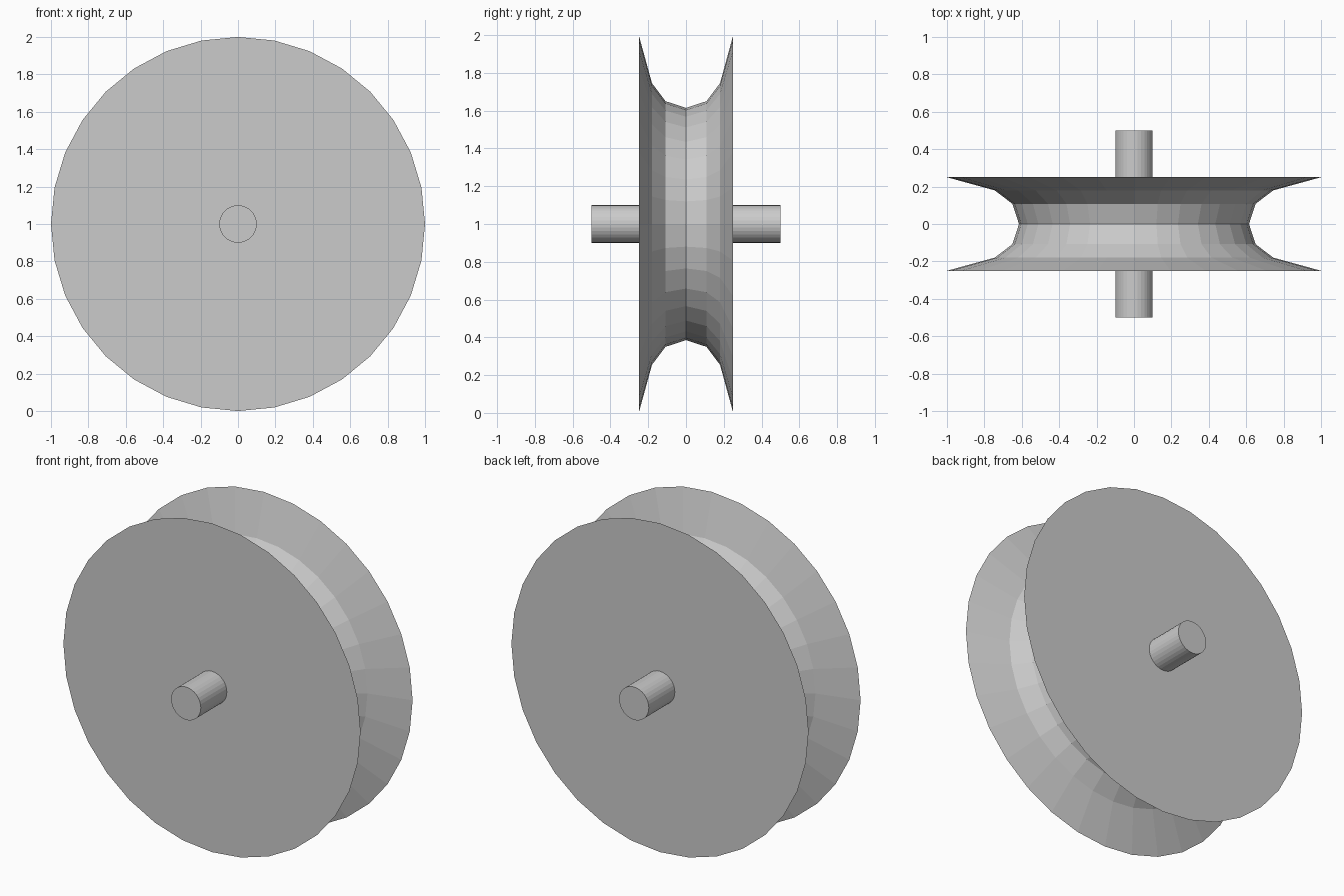
import bpy
import bmesh
import math

if "Cube" in bpy.data.objects:
    bpy.data.objects.remove(bpy.data.objects["Cube"])

SIDES = 32
CENTRE_Z = 1.0

grey = bpy.data.materials.new("plain grey")
grey.diffuse_color = (0.6, 0.6, 0.6, 1.0)
grey.use_nodes = True
grey.node_tree.nodes["Principled BSDF"].inputs["Base Color"].default_value = grey.diffuse_color


def turned_part(name, profile):
    """Solid of revolution about the y axis from (y, radius) points, capped at both ends."""
    bm = bmesh.new()
    rings = []
    for y, r in profile:
        angles = [2 * math.pi * i / SIDES for i in range(SIDES)]
        rings.append([bm.verts.new((r * math.sin(a), y, CENTRE_Z + r * math.cos(a)))
                      for a in angles])
    for a, b in zip(rings, rings[1:]):
        for i in range(SIDES):
            j = (i + 1) % SIDES
            bm.faces.new((a[i], a[j], b[j], b[i]))
    bm.faces.new(rings[0])
    bm.faces.new(rings[-1][::-1])
    bmesh.ops.recalc_face_normals(bm, faces=bm.faces[:])
    mesh = bpy.data.meshes.new(name)
    bm.to_mesh(mesh)
    bm.free()
    mesh.materials.append(grey)
    obj = bpy.data.objects.new(name, mesh)
    bpy.context.collection.objects.link(obj)
    return obj


# Grooved wheel: half profile mirrored about the middle of the groove
half = [(0.25, 1.0), (0.18, 0.745), (0.108, 0.65), (0.0, 0.615)]
turned_part("pulley_wheel", [(-y, r) for y, r in half] + half[-2::-1])

# Axle through the hub
turned_part("axle", [(-0.5, 0.1), (0.5, 0.1)])
